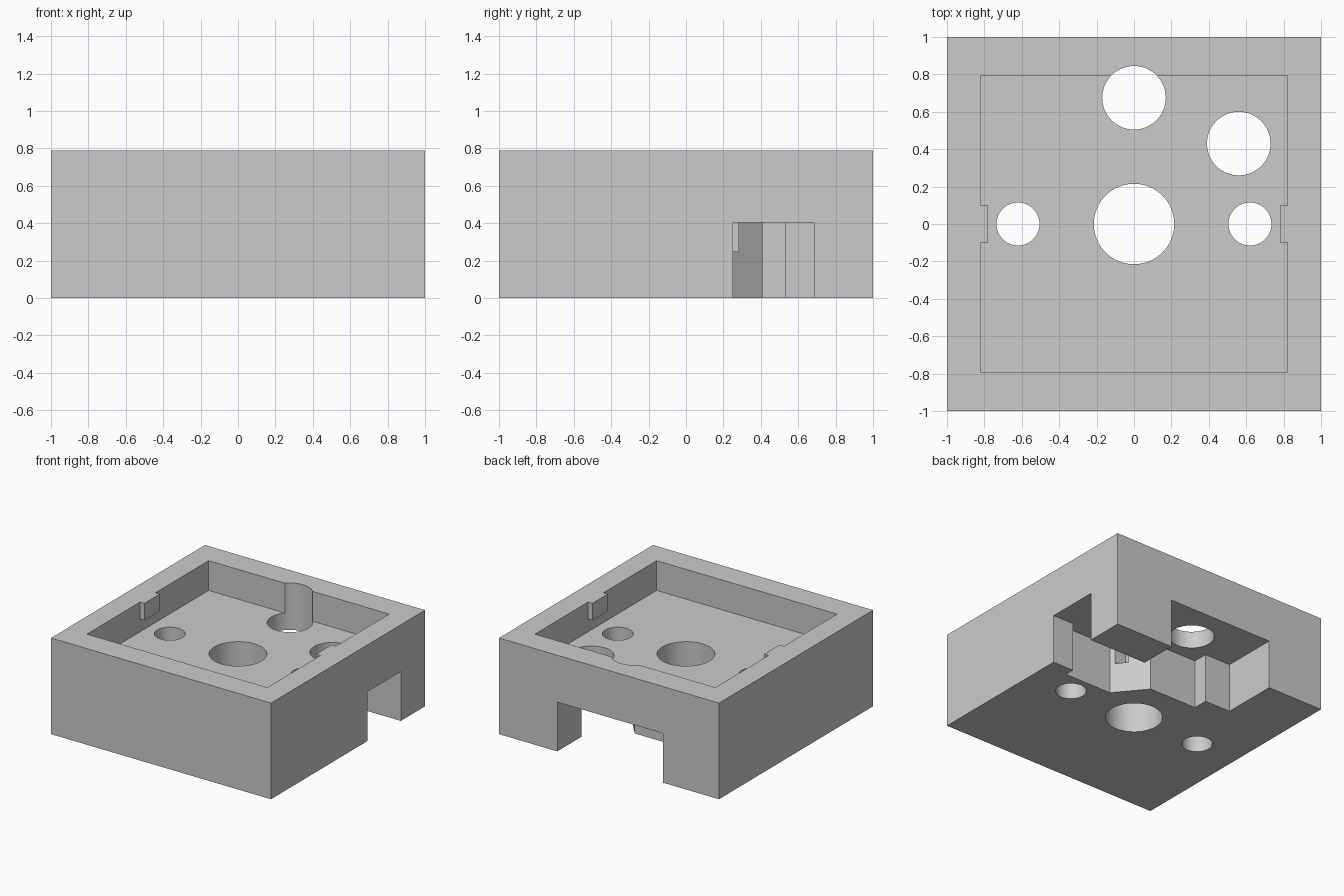
import bpy
import bmesh
from math import cos, sin, tau

cube = bpy.data.objects.get("Cube")
if cube:
    bpy.data.objects.remove(cube, do_unlink=True)

HEIGHT = 0.79

grey = bpy.data.materials.new("plain grey")
grey.use_nodes = True
color = (0.6, 0.6, 0.6, 1)
grey.diffuse_color = color
for node in grey.node_tree.nodes:
    if node.type == "BSDF_PRINCIPLED":
        node.inputs["Base Color"].default_value = color


def prism(name, outline, bottom, top):
    """Extrude a flat outline between two heights."""
    bm = bmesh.new()
    base = bm.faces.new([bm.verts.new((x, y, bottom)) for x, y in outline])
    ext = bmesh.ops.extrude_face_region(bm, geom=[base])
    verts = [g for g in ext["geom"] if isinstance(g, bmesh.types.BMVert)]
    bmesh.ops.translate(bm, verts=verts, vec=(0, 0, top - bottom))
    bmesh.ops.recalc_face_normals(bm, faces=bm.faces)
    mesh = bpy.data.meshes.new(name)
    bm.to_mesh(mesh)
    bm.free()
    mesh.materials.append(grey)
    obj = bpy.data.objects.new(name, mesh)
    bpy.context.collection.objects.link(obj)
    return obj


def rect(x0, x1, y0, y1):
    return [(x0, y0), (x1, y0), (x1, y1), (x0, y1)]


def circle(x, y, r, n=64):
    return [(x + r * cos(tau * i / n), y + r * sin(tau * i / n)) for i in range(n)]


body = prism("housing_block", rect(-1, 1, -1, 1), 0, HEIGHT)
cutters = []

# Top pocket; its upper part leaves a retaining tab on each side wall
px, py, tab_x, tab_y = 0.82, 0.79, 0.78, 0.1
right = [(px, -py), (px, -tab_y), (tab_x, -tab_y),
         (tab_x, tab_y), (px, tab_y), (px, py)]
left = [(-x, -y) for x, y in right]
cutters.append(prism("pocket_lower_cutter", rect(-px, px, -py, py), 0.545, 0.65))
cutters.append(prism("pocket_upper_cutter", right + left, 0.6, 1))

# Underside channel, open at the back and at one side
channel = [(1.1, 0.25), (0.81, 0.25), (0.81, 0.17), (0.38, 0.17),
           (0.18, 0.41), (-0.255, 0.41), (-0.255, 0.535), (-0.49, 0.535),
           (-0.49, 1.1), (0.47, 1.1), (0.47, 0.685), (1.1, 0.685)]
cutters.append(prism("channel_cutter", channel, -0.1, 0.405))

# Small slot in the slanted channel wall
cutters.append(prism("slot_cutter", rect(0.25, 0.45, 0.2, 0.28), 0.25, 0.405))

# Round through holes
for x, y, r in [(0, 0, 0.215), (-0.62, 0, 0.115), (0.62, 0, 0.115),
                (0, 0.675, 0.17), (0.56, 0.43, 0.17)]:
    cutters.append(prism("hole_cutter", circle(x, y, r), -0.1, 1))

for cutter in cutters:
    cutter.hide_render = True
    mod = body.modifiers.new(cutter.name, "BOOLEAN")
    mod.operation = "DIFFERENCE"
    mod.solver = "EXACT"
    mod.object = cutter

# Bake the cuts and remove the cutters
graph = bpy.context.evaluated_depsgraph_get()
mesh = bpy.data.meshes.new_from_object(body.evaluated_get(graph))
body.modifiers.clear()
body.data = mesh
for cutter in cutters:
    bpy.data.objects.remove(cutter, do_unlink=True)
mesh.materials.clear()
mesh.materials.append(grey)
for poly in mesh.polygons:
    poly.material_index = 0
    poly.use_smooth = False
